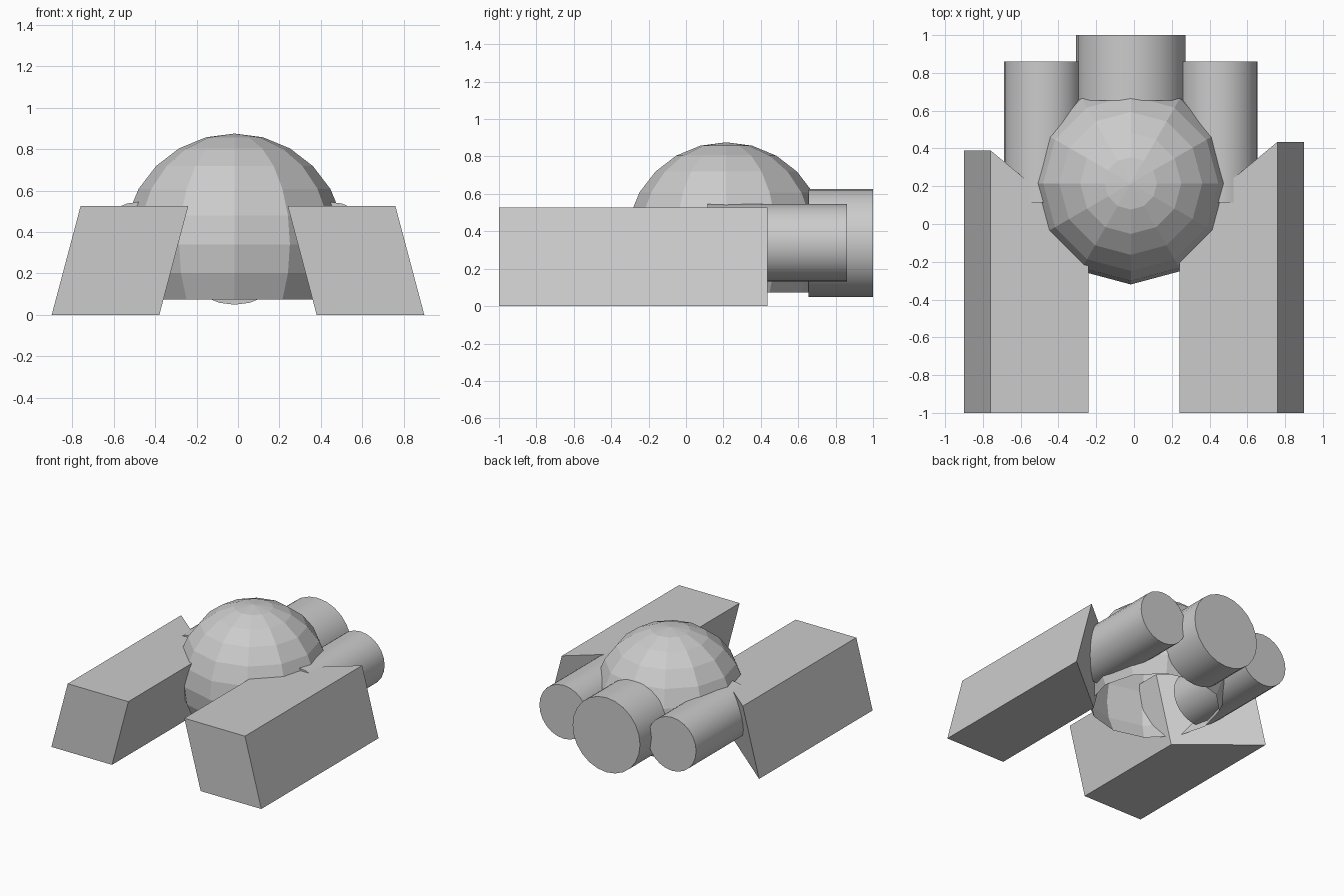
import bpy, bmesh, math
from mathutils import Matrix

if "Cube" in bpy.data.objects:
    bpy.data.objects.remove(bpy.data.objects["Cube"])

CX = -0.017   # shared axis of dome and drums


def add_object(name, bm):
    bmesh.ops.recalc_face_normals(bm, faces=bm.faces)
    mesh = bpy.data.meshes.new(name)
    bm.to_mesh(mesh)
    bm.free()
    ob = bpy.data.objects.new(name, mesh)
    bpy.context.collection.objects.link(ob)
    return ob


# Leaning side blocks, with the back end cut diagonally
def side_block(name, side, back):
    bm = bmesh.new()
    rings = []
    for z, inner, outer in ((0, 0.38, 0.90), (0.527, 0.24, 0.76)):
        plan = [(inner, -1), (outer, -1), (outer, back), (inner, back - 0.43)]
        rings.append([bm.verts.new((side * x, y, z)) for x, y in plan])
    low, top = rings
    bm.faces.new(low)
    bm.faces.new(top)
    for i in range(4):
        j = (i + 1) % 4
        bm.faces.new((low[i], low[j], top[j], top[i]))
    add_object(name, bm)


side_block("left_block", -1, 0.39)
side_block("right_block", 1, 0.435)

# Faceted dome, open underneath
bm = bmesh.new()
R = 0.535
bmesh.ops.create_uvsphere(bm, u_segments=12, v_segments=12, radius=R)
low_verts = [v for v in bm.verts if v.co.z < -R * 0.5 - 0.01]
bmesh.ops.delete(bm, geom=low_verts, context='VERTS')
bmesh.ops.translate(bm, verts=bm.verts, vec=(CX, 0.215, 0.341))
dome = add_object("dome", bm)


# Drums lying along y at the back
def drum(name, x, radius, y0, y1):
    bm = bmesh.new()
    bmesh.ops.create_cone(
        bm, cap_ends=True, segments=24, radius1=radius, radius2=radius, depth=y1 - y0,
        matrix=Matrix.Translation((x, (y0 + y1) / 2, 0.338)) @ Matrix.Rotation(math.pi / 2, 4, 'X'))
    ob = add_object(name, bm)
    bpy.ops.object.select_all(action='DESELECT')
    ob.select_set(True)
    bpy.context.view_layer.objects.active = ob
    bpy.ops.object.shade_smooth_by_angle(angle=math.radians(30))


drum("back_drum", CX, 0.289, 0.655, 1.0)
drum("left_drum", CX - 0.465, 0.207, 0.115, 0.86)
drum("right_drum", CX + 0.465, 0.207, 0.115, 0.86)
